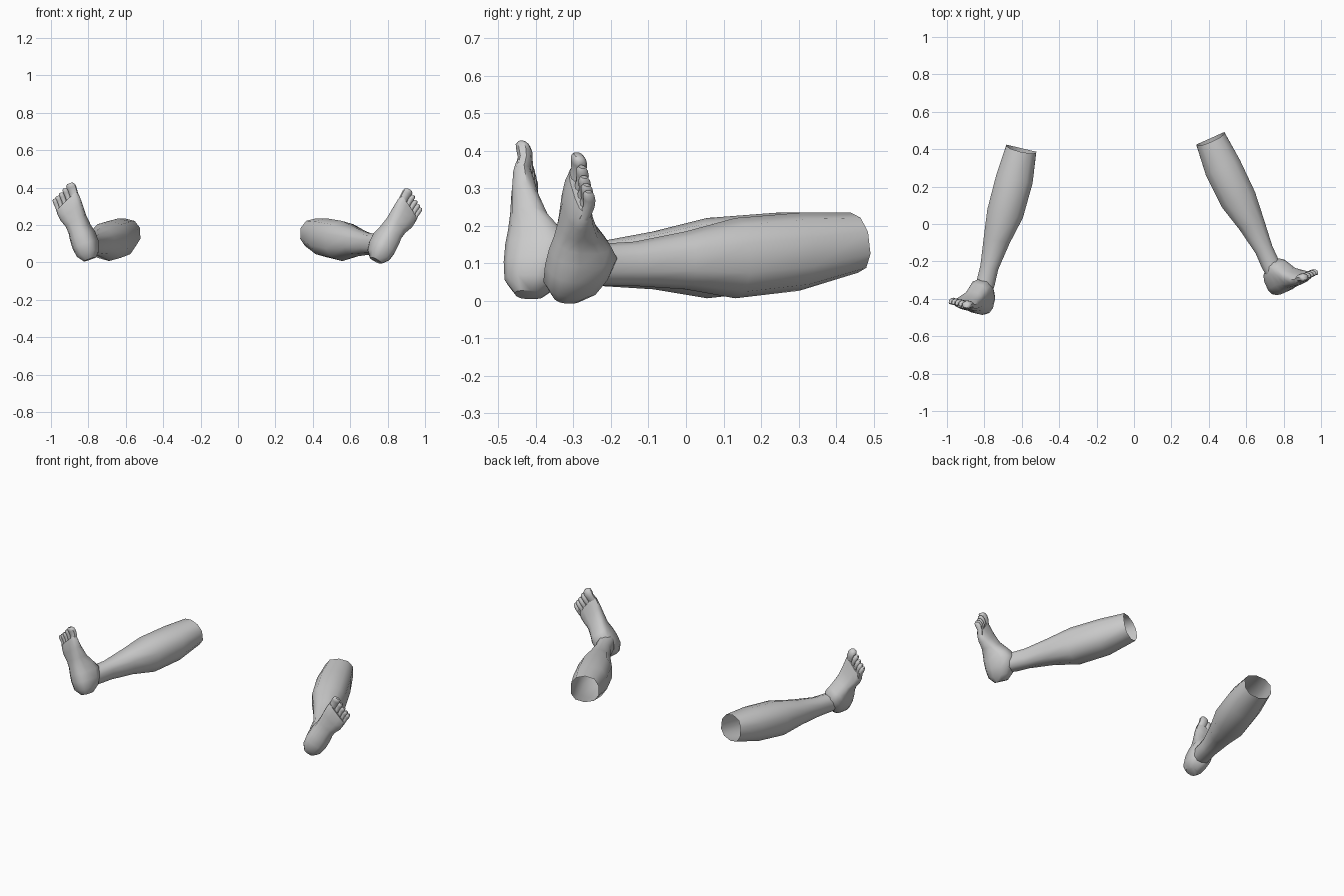
import bpy, bmesh, math
from mathutils import Matrix, Vector

cube = bpy.data.objects.get("Cube")
if cube:
    bpy.data.objects.remove(cube, do_unlink=True)

grey = bpy.data.materials.new("plain_grey")
grey.use_nodes = True
grey.diffuse_color = (0.6, 0.6, 0.6, 1)
grey.node_tree.nodes["Principled BSDF"].inputs["Base Color"].default_value = (0.6, 0.6, 0.6, 1)


def power(v, e):
    return math.copysign(abs(v) ** e, v)


def ring(cu, cv, ru, rv, sides, e=0.85):
    """Rounded outline as (u, v) pairs."""
    angles = [2 * math.pi * (i + 0.5) / sides for i in range(sides)]
    return [(cu + ru * power(math.cos(a), e), cv + rv * power(math.sin(a), e)) for a in angles]


def loft(name, rings, matrix, closed):
    """Skin a list of 3D rings, optionally capping both ends."""
    bm = bmesh.new()
    loops = [[bm.verts.new(matrix @ Vector(p)) for p in r] for r in rings]
    n = len(loops[0])
    for a, b in zip(loops, loops[1:]):
        for i in range(n):
            j = (i + 1) % n
            bm.faces.new((a[i], a[j], b[j], b[i]))
    if closed:
        bm.faces.new(loops[0])
        bm.faces.new(loops[-1])
    else:
        bm.faces.new(loops[0])      # only the buried ankle end is capped
    bmesh.ops.recalc_face_normals(bm, faces=bm.faces)
    mesh = bpy.data.meshes.new(name)
    bm.to_mesh(mesh)
    bm.free()
    mesh.materials.append(grey)
    obj = bpy.data.objects.new(name, mesh)
    bpy.context.collection.objects.link(obj)
    bpy.ops.object.select_all(action='DESELECT')
    obj.select_set(True)
    bpy.context.view_layer.objects.active = obj
    bpy.ops.object.shade_smooth_by_angle(angle=math.radians(50))


# Shin sections: distance from sole, sideways centre, height centre, half width, half height
SHIN = [(0.08, 0.038, 0.100, 0.045, 0.050), (0.16, 0.032, 0.097, 0.052, 0.056),
        (0.25, 0.032, 0.099, 0.051, 0.059), (0.40, 0.027, 0.108, 0.074, 0.077),
        (0.55, 0.016, 0.114, 0.102, 0.107), (0.74, 0.010, 0.131, 0.104, 0.104),
        (0.91, 0.012, 0.155, 0.086, 0.080)]

# Foot sections: distance from heel, sideways centre, half width, sole level, instep level
FOOT = [(-0.005, 0.000, 0.034, 0.035, 0.110), (0.030, 0.000, 0.060, 0.006, 0.150),
        (0.080, 0.000, 0.069, 0.000, 0.175), (0.130, 0.000, 0.067, 0.000, 0.185),
        (0.170, 0.000, 0.060, 0.004, 0.158), (0.220, 0.000, 0.061, 0.007, 0.112),
        (0.280, 0.004, 0.071, 0.006, 0.082), (0.325, 0.004, 0.073, 0.008, 0.066),
        (0.350, 0.004, 0.069, 0.014, 0.056)]

# Toes from the big one outward: sideways position, half width
TOES = [(-0.043, 0.025), (-0.007, 0.015), (0.020, 0.014), (0.044, 0.014), (0.065, 0.013)]


def slant(x, f):
    """Toe line falls back toward the little toe."""
    return f - 0.42 * (x + 0.045) * min(1, max(0, (f - 0.15) / 0.18))


def build_leg(side, mirror, heel, yaw, pivot, roll):
    base = Matrix.Diagonal((mirror, 1, 1, 1)) @ Matrix.Translation(heel) @ Matrix.Rotation(yaw, 4, 'Z')
    # Hollow shin and calf, with the upper rim of the knee end cut back a little
    rings = []
    for s, cx, cz, rx, rz in SHIN:
        tilt = 0.25 if s > 0.9 else 0
        rings.append([(x, s - tilt * max(0, z - cz), z) for x, z in ring(cx, cz, rx, rz, 10)])
    loft(side + "_shin", rings, base, False)

    # Foot standing up from the ankle and rolled outward
    foot = base @ Matrix.Translation(pivot) @ Matrix.Rotation(roll, 4, 'Y')
    rings = []
    for f, cx, rx, low, high in FOOT:
        mid, half = (low + high) / 2, (high - low) / 2
        rings.append([(x, y, slant(x, f) - 0.1) for x, y in ring(cx, mid, rx, half, 12, 0.75)])
    loft(side + "_foot", rings, foot, True)

    # Toes with a raised knuckle and a rounded tip
    for number, (tx, r) in enumerate(TOES):
        thick = 0.020 if number == 0 else 0.016
        tip = 0.412 if number < 2 else 0.408
        rings = []
        for f, level, scale in [(0.325, 0.036, 0.95), (tip - 0.045, 0.042, 0.95),
                                (tip - 0.024, 0.038, 1.05), (tip - 0.008, 0.033, 0.95), (tip, 0.031, 0.6)]:
            rings.append([(x, y, slant(tx, f) - 0.1)
                          for x, y in ring(tx, level, r * scale, thick * scale, 8)])
        loft(f"{side}_toe_{number + 1}", rings, foot, True)


build_leg("left", 1, (0.767, -0.378, 0), math.radians(24), (0.050, -0.008, 0.100), math.radians(31))
build_leg("right", -1, (0.800, -0.483, 0), math.radians(13.3), (0.042, -0.008, 0.115), math.radians(20))
